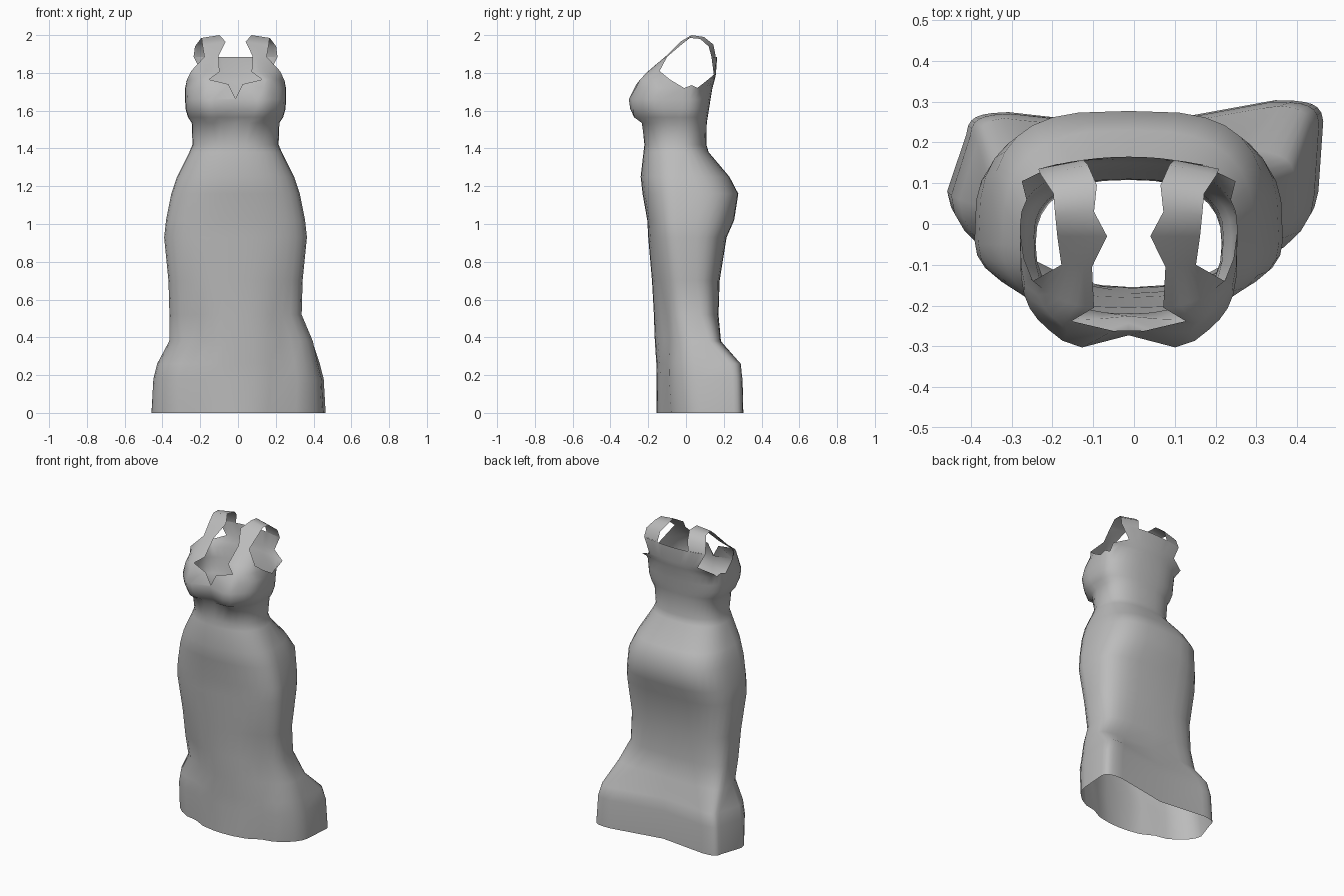
import bpy, bmesh, math

N = 32  # columns round the gown

# z, half width, front y, y of widest point, back y, front and back squareness, bust bump
RINGS = [
    (0.00, .455, -.155, .08, .295, 1.10, .18, 0),
    (0.18, .445, -.155, .07, .291, 0.98, .18, 0),
    (0.26, .425, -.157, .06, .283, 0.98, .20, 0),
    (0.38, .380, -.165, .04, .185, 1.05, .34, 0),
    (0.52, .350, -.170, .00, .172, 1.00, .48, 0),
    (0.70, .355, -.180, -.02, .178, .95, .58, 0),
    (0.93, .378, -.200, -.04, .215, .90, .58, 0),
    (1.02, .368, -.205, -.05, .255, .90, .62, 0),
    (1.16, .340, -.230, -.05, .277, .90, .62, 0),
    (1.25, .310, -.240, -.05, .230, .90, .70, 0),
    (1.38, .245, -.225, -.05, .120, .85, .80, 0),
    (1.42, .228, -.220, -.05, .108, .85, .80, 0),
    (1.535, .232, -.225, -.03, .110, .72, .80, .02),
    (1.565, .252, -.242, -.03, .115, .62, .80, .045),
    (1.61, .265, -.260, -.02, .122, .54, .80, .040),
    (1.66, .267, -.272, -.02, .130, .52, .80, .034),
    (1.72, .267, -.260, -.01, .140, .60, .80, .02),
]
# upper back rows: z, half width, centre y, edge y
BACK = [(1.755, .262, .15, .105), (1.79, .175, .158, .147), (1.885, .222, .165, .135)]
# strap rows: inner x y z, outer x y z, forward bulge
STRAP = [
    (.140, -.238, 1.765, .257, -.085, 1.765, .055),
    (.085, -.205, 1.805, .235, -.14, 1.810, .016),
    (.090, -.105, 1.890, .165, -.10, 1.885, 0),
    (.053, -.030, 1.965, .175, -.03, 1.945, 0),
    (.085, .030, 2.000, .180, .02, 1.985, 0),
    (.078, .095, 1.990, .185, .075, 1.980, 0),
    (.100, .145, 1.950, .215, .12, 1.940, 0),
    (.111, .157, 1.885, .222, .135, 1.885, 0),
]


def spow(v, e):
    return math.copysign(abs(v) ** e, v) if abs(v) > 1e-6 else 0.0


def ring_points(z, w, yf, ys, yb, ef, eb, bump):
    pts = []
    for i in range(N):
        t = 2 * math.pi * i / N
        c, e = math.cos(t), (ef if math.cos(t) > 0 else eb)
        x = w * spow(math.sin(t), e)
        y = ys + (yf - ys if c > 0 else yb - ys) * abs(spow(c, e))
        if c > 0:
            y -= bump * math.exp(-((abs(x) - .125) / .065) ** 2)
            if z < .6:                       # soft folds down the skirt front
                y += .02 * math.exp(-((abs(x) - .24) / .05) ** 2)
        elif z < .3:                         # train hollows between its corners
            y -= .055 * max(0, 1 - (x / .33) ** 2)
        if z < .3 and y > .2:                # left corner drawn in, right drawn out
            x *= .9 if x < 0 else 1.03
            y += -.02 if x < 0 else .012 * x / w
        pts.append((x, y, z))
    return pts


def bridge(bm, a, b, closed=False):
    for i in range(len(a) if closed else len(a) - 1):
        j = (i + 1) % len(a)
        bm.faces.new((a[i], a[j], b[j], b[i]))


bm = bmesh.new()

# skirt and bodice
rows = [[bm.verts.new(p) for p in ring_points(*r)] for r in RINGS]
for a, b in zip(rows, rows[1:]):
    bridge(bm, a, b, True)
top = rows[-1]

# narrow notch in the neckline, underarm edge rising to the back
top[0].co.z = 1.665
for s in (1, -1):
    top[s].co = (s * .038, -.262, 1.74)
    top[s * 9].co.z = 1.735

# upper back panel
prev = top[10:23]
for z, hw, yc, ye in BACK:
    row = []
    for k in range(13):
        u = 1 - k / 6
        row.append(bm.verts.new((hw * u, yc + (ye - yc) * u * u, z)))
    bridge(bm, prev, row)
    prev = row

# bust panels running into shoulder straps
for s in (1, -1):
    prev = [top[s * i] for i in range(1, 9)]
    for xi, yi, zi, xo, yo, zo, bulge in STRAP:
        row = []
        for k in range(8):
            f = k / 7
            row.append(bm.verts.new((s * (xi + (xo - xi) * f),
                                     yi + (yo - yi) * f - bulge * 4 * f * (1 - f),
                                     zi + (zo - zi) * f)))
        bridge(bm, prev, row)
        prev = row

# the body sits slightly to the left above the knee, to the right below it
for v in bm.verts:
    v.co.x += -.013 if v.co.z > .45 else .016 if v.co.z > .3 else -.003
bmesh.ops.remove_doubles(bm, verts=bm.verts, dist=.003)
bmesh.ops.recalc_face_normals(bm, faces=bm.faces)

mesh = bpy.data.meshes.new("gown")
bm.to_mesh(mesh)
bm.free()
for p in mesh.polygons:
    p.use_smooth = True
gown = bpy.data.objects.new("gown", mesh)
bpy.context.collection.objects.link(gown)

grey = bpy.data.materials.new("grey cloth")
grey.diffuse_color = (.5, .5, .5, 1)
mesh.materials.append(grey)
